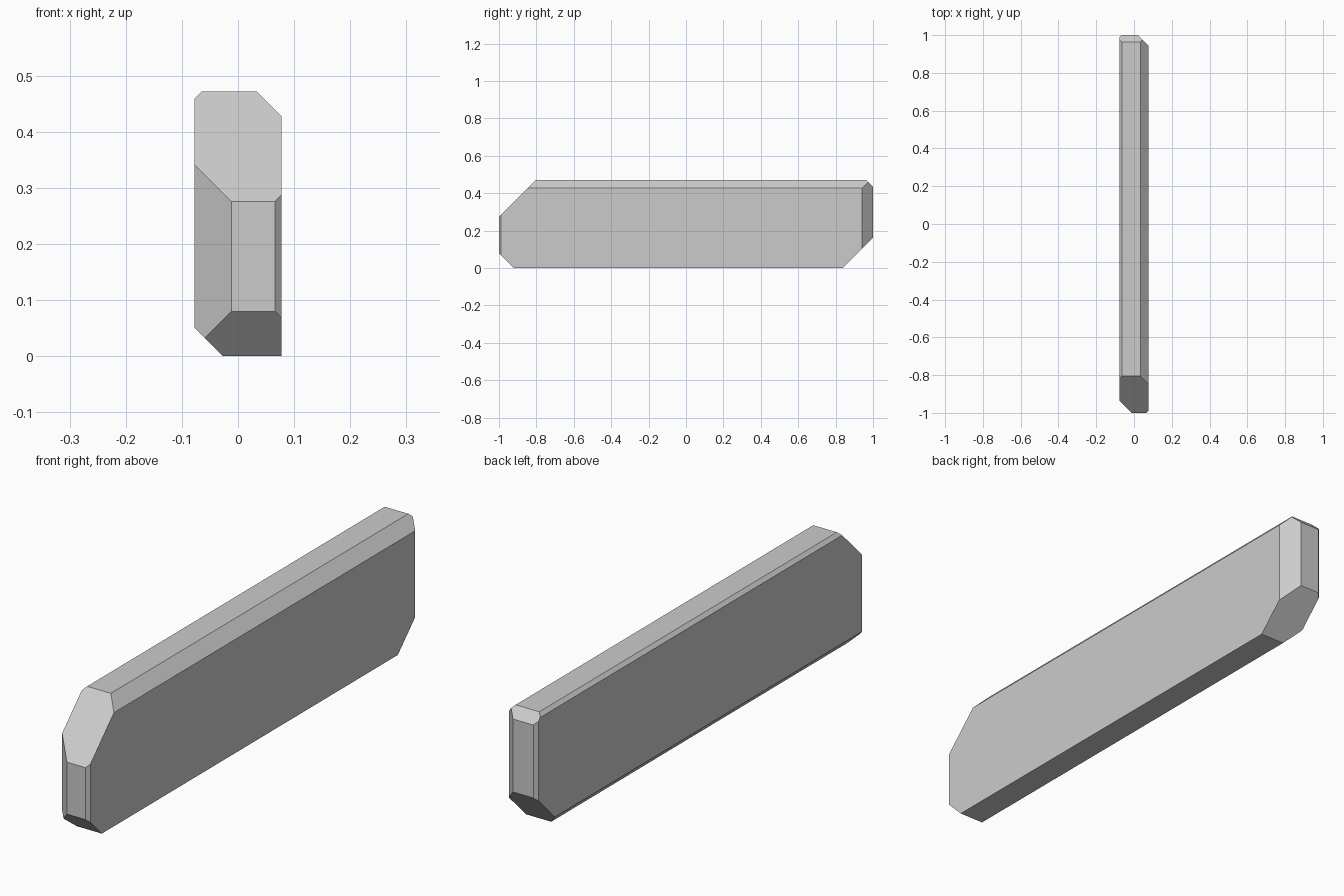
import bpy, bmesh
from mathutils import Vector

if "Cube" in bpy.data.objects:
    bpy.data.objects.remove(bpy.data.objects["Cube"])

HALF = Vector((0.0777, 1.0, 0.2357))
CENTRE = Vector((0, 0, HALF.z))

# Chamfer size for each edge, keyed by the outward direction of the edge
CHAMFERS = {
    # long edges
    (1, 0, 1): 0.044, (-1, 0, 1): 0.013, (-1, 0, -1): 0.051,
    # top and bottom edges of the ends
    (0, -1, 1): 0.196, (0, -1, -1): 0.08, (0, 1, 1): 0.036, (0, 1, -1): 0.161,
    # upright edges of the ends
    (-1, -1, 0): 0.066, (1, -1, 0): 0.012, (1, 1, 0): 0.058, (-1, 1, 0): 0.013,
}

# Plain block
bm = bmesh.new()
bmesh.ops.create_cube(bm, size=2)
for v in bm.verts:
    v.co = v.co * HALF + CENTRE

# Slice each edge off at 45 degrees and cap the cut
for direction, size in CHAMFERS.items():
    n = Vector(direction)
    corner = CENTRE + n * HALF
    geom = bm.verts[:] + bm.edges[:] + bm.faces[:]
    cut = bmesh.ops.bisect_plane(bm, geom=geom, dist=1e-6, plane_co=corner - n * size / 2,
                                 plane_no=n, clear_outer=True)
    rim = [e for e in cut["geom_cut"] if isinstance(e, bmesh.types.BMEdge)]
    bmesh.ops.contextual_create(bm, geom=rim)
bmesh.ops.recalc_face_normals(bm, faces=bm.faces[:])

mesh = bpy.data.meshes.new("chamfered_plank")
bm.to_mesh(mesh)
bm.free()
plank = bpy.data.objects.new("chamfered_plank", mesh)
bpy.context.collection.objects.link(plank)
